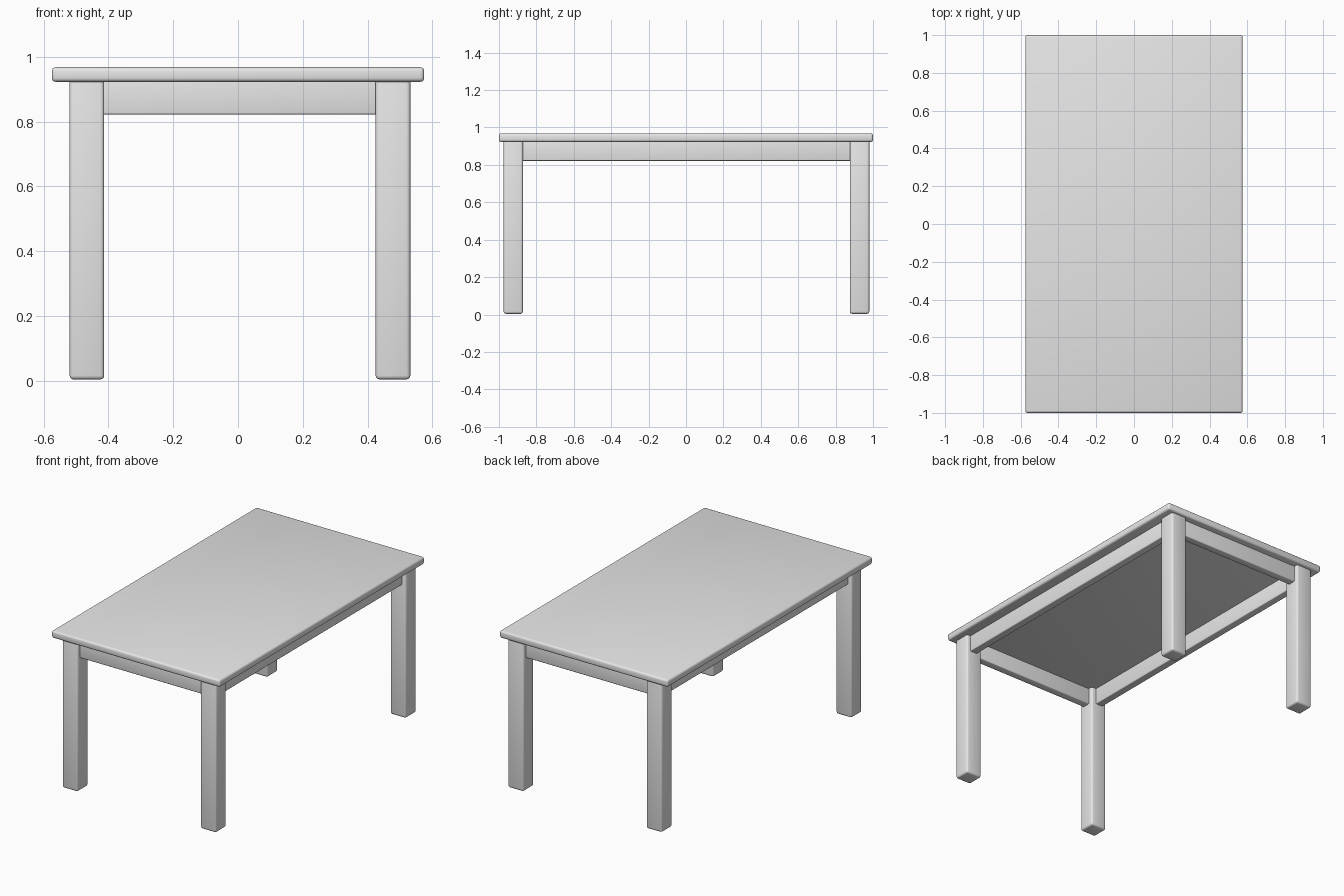
import bpy

cube = bpy.data.objects.get("Cube")
if cube:
    bpy.data.objects.remove(cube, do_unlink=True)

# Single plain grey finish
grey = bpy.data.materials.new("plain_grey")
grey.use_nodes = True
colour = (0.8, 0.8, 0.8, 1)
grey.diffuse_color = colour
grey.node_tree.nodes["Principled BSDF"].inputs["Base Color"].default_value = colour


def block(name, x, y, z, bevel):
    """Rounded box spanning the given (min, max) ranges."""
    spans = (x, y, z)
    bpy.ops.mesh.primitive_cube_add(size=1, location=[(a + b) / 2 for a, b in spans])
    obj = bpy.context.object
    obj.name = name
    obj.scale = [b - a for a, b in spans]
    bpy.ops.object.transform_apply(location=False, rotation=False, scale=True)
    obj.data.materials.append(grey)
    mod = obj.modifiers.new("soft_edges", "BEVEL")
    mod.width = bevel
    mod.segments = 3
    bpy.ops.object.modifier_apply(modifier=mod.name)
    bpy.ops.object.shade_smooth_by_angle()
    return obj


# Table top
block("table_top", (-0.575, 0.575), (-1, 1), (0.923, 0.968), 0.012)

# Four legs, running up into the underside of the top
leg_x = {"right": (-0.52, -0.413), "left": (0.425, 0.532)}
leg_y = {"front": (-0.975, -0.872), "back": (0.876, 0.98)}
for side, xs in leg_x.items():
    for end, ys in leg_y.items():
        block(f"{end}_{side}_leg", xs, ys, (0.004, 0.94), 0.012)

# Aprons between the legs, set slightly back from their outer faces
apron_z = (0.822, 0.94)
inset, thick = 0.025, 0.05
for end, ys in leg_y.items():
    outer = ys[0] + inset if end == "front" else ys[1] - inset - thick
    block(f"{end}_apron", (-0.45, 0.46), (outer, outer + thick), apron_z, 0.006)
for side, xs in leg_x.items():
    outer = xs[0] + inset if side == "right" else xs[1] - inset - thick
    block(f"{side}_apron", (outer, outer + thick), (-0.91, 0.91), apron_z, 0.006)
